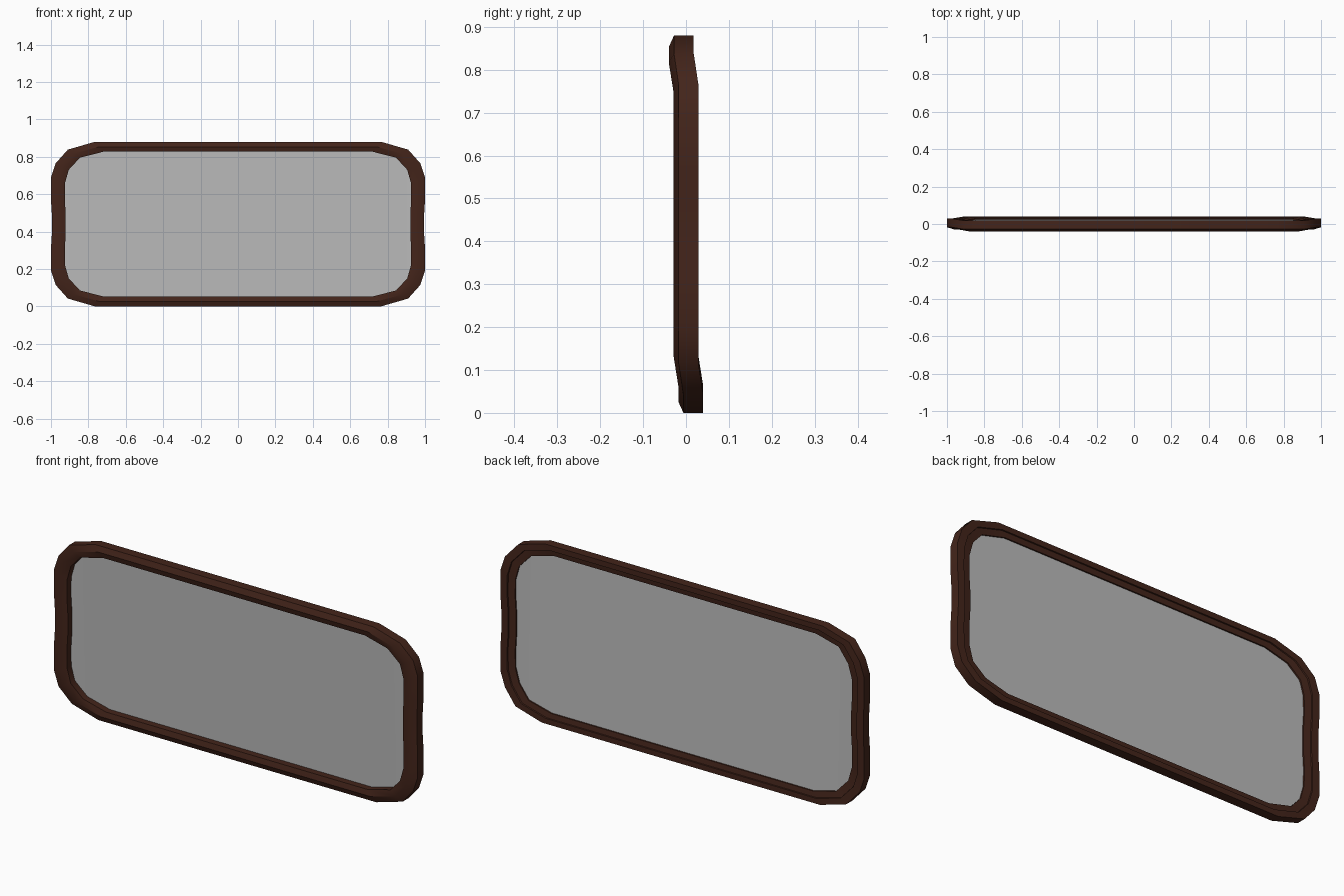
import bpy

if "Cube" in bpy.data.objects:
    bpy.data.objects.remove(bpy.data.objects["Cube"])

CENTRE_Z = 0.44

# Quarter outline: x, height from centre, and forward lean of the top (mirrored at the bottom)
OUTER = [(.995, .05), (1.0, .13), (1.0, .25), (.975, .325), (.91, .398), (.765, .44)]
INNER = [(.921, .05), (.926, .13), (.925, .22), (.905, .29), (.845, .355), (.72, .387)]
LEAN = [0, 0, 0, 0, -.011, -.011]

# Frame cross-section: fraction from outer to inner edge, depth
PROFILE = [(0, .029), (0, -.017), (.5, -.029), (1, -.021),
           (1, .019), (.52, .023), (.5, .029)]


def material(name, colour):
    m = bpy.data.materials.new(name)
    m.diffuse_color = colour
    m.use_nodes = True
    m.node_tree.nodes["Principled BSDF"].inputs["Base Color"].default_value = m.diffuse_color
    return m


def make_object(name, verts, faces, mat):
    mesh = bpy.data.meshes.new(name)
    mesh.from_pydata(verts, [], faces)
    mesh.materials.append(mat)
    mesh.update()
    obj = bpy.data.objects.new(name, mesh)
    bpy.context.collection.objects.link(obj)
    bpy.context.view_layer.objects.active = obj
    obj.select_set(True)
    bpy.ops.object.shade_smooth_by_angle(angle=.6)
    obj.select_set(False)
    return obj


def full_loop(quarter):
    right = [(x, h, s) for (x, h), s in zip(quarter, LEAN)]
    left = [(-x, h, s) for x, h, s in reversed(right)]
    half = right + left
    return half + [(-x, -h, -s) for x, h, s in half]


# Wooden frame: profile swept around the rounded outline
outer, inner = full_loop(OUTER), full_loop(INNER)
n, k = len(outer), len(PROFILE)
verts = []
for (ox, oh, s), (ix, ih, _) in zip(outer, inner):
    for f, y in PROFILE:
        verts.append((ox + (ix - ox) * f, y + s, CENTRE_Z + oh + (ih - oh) * f))
faces = [(i * k + j, (i + 1) % n * k + j,
          (i + 1) % n * k + (j + 1) % k, i * k + (j + 1) % k)
         for i in range(n) for j in range(k)]
# Flip every face so the normals point outwards
faces = [f[::-1] for f in faces]
frame = make_object("frame", verts, faces, material("brown_wood", (.057, .018, .0105, 1)))

# Glass pane: vertical strips following the lean of the frame
half = [(x, h, s) for (x, h), s in zip(INNER[2:], LEAN[2:])]
columns = [(-x, h, s) for x, h, s in half] + half[::-1]
verts = []
for x, h, s in columns:
    verts += [(x * 1.005, .012 - s, CENTRE_Z - h - .004),
              (x * 1.005, .012 + s, CENTRE_Z + h + .004)]
faces = [(2 * i, 2 * i + 2, 2 * i + 3, 2 * i + 1) for i in range(len(columns) - 1)]
glass = make_object("glass_pane", verts, faces, material("grey_glass", (.5, .5, .5, .5)))
